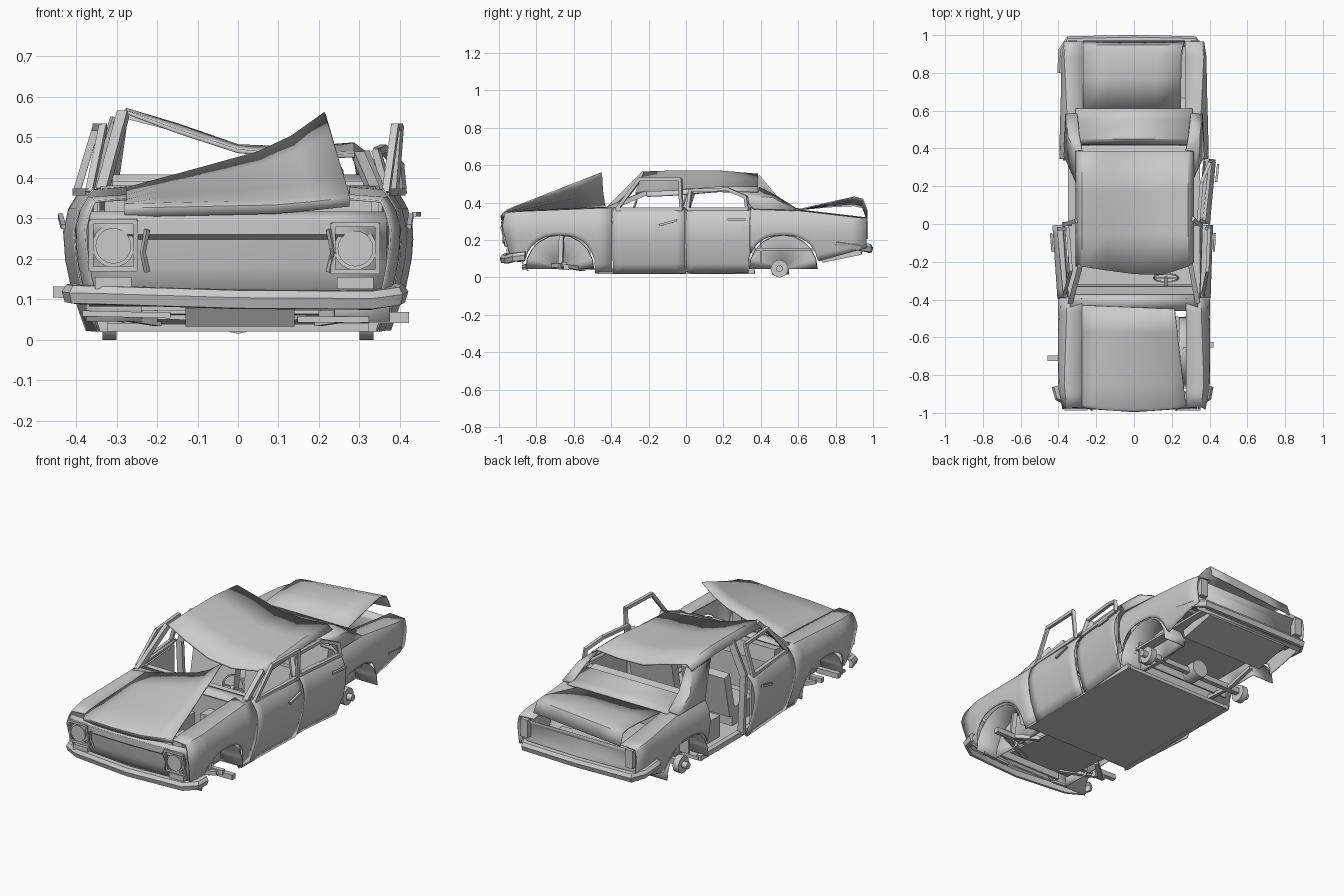
import bpy, bmesh, math
from mathutils import Vector, Matrix, Euler

if "Cube" in bpy.data.objects:
    bpy.data.objects.remove(bpy.data.objects["Cube"])

def lerp(tab, v):
    if v <= tab[0][0]:
        return tab[0][1]
    for (a, p), (b, q) in zip(tab, tab[1:]):
        if v <= b:
            return p + (q - p) * (v - a) / (b - a)
    return tab[-1][1]

def mesh_obj(name, verts, faces, thick=0.0):
    me = bpy.data.meshes.new(name)
    me.from_pydata([tuple(v) for v in verts], [], faces)
    bm = bmesh.new()
    bm.from_mesh(me)
    bmesh.ops.remove_doubles(bm, verts=bm.verts, dist=1e-5)
    bmesh.ops.recalc_face_normals(bm, faces=bm.faces)
    bm.to_mesh(me)
    bm.free()
    o = bpy.data.objects.new(name, me)
    bpy.context.collection.objects.link(o)
    if thick:
        m = o.modifiers.new("thickness", 'SOLIDIFY')
        m.thickness, m.offset = thick, 0
    return o

def loft(name, sections, thick=0.006, closed=False):
    n = len(sections[0])
    faces = []
    for i in range(len(sections) - 1):
        for j in range(n if closed else n - 1):
            k = (j + 1) % n
            faces.append((i*n + j, i*n + k, (i+1)*n + k, (i+1)*n + j))
    if closed:
        faces += [tuple(range(n)), tuple((len(sections)-1)*n + j for j in range(n))]
    return mesh_obj(name, [p for s in sections for p in s], faces, thick)

def box(name, c, size, rot=(0, 0, 0)):
    m = Euler(rot).to_matrix()
    v = [Vector(c) + m @ Vector((x*size[0]/2, y*size[1]/2, z*size[2]/2))
         for x in (-1, 1) for y in (-1, 1) for z in (-1, 1)]
    return mesh_obj(name, v, [(0,1,3,2), (4,6,7,5), (0,4,5,1), (2,3,7,6), (0,2,6,4), (1,5,7,3)])

def beams(name, pts, w=0.02, d=None):
    out = []
    for a, b in zip(pts, pts[1:]):
        a, b = Vector(a), Vector(b)
        q = (b - a).to_track_quat('Z', 'Y')
        out.append(box(name, (a + b) / 2, (w, d or w, (b - a).length + w * .5), q.to_euler()))
    return out

def cyl(name, a, b, r, n=16):
    a, b = Vector(a), Vector(b)
    q = (b - a).to_track_quat('Z', 'Y')
    ring = [q @ Vector((r*math.cos(t*math.tau/n), r*math.sin(t*math.tau/n), 0)) for t in range(n)]
    return loft(name, [[a + p for p in ring], [b + p for p in ring]], 0, True)

# body side surface: half width by height and by length, arches cut in the lower edge
PROFILE = [(0,.335), (.05,.353), (.12,.378), (.2,.395), (.27,.40), (.32,.388), (.355,.366), (.38,.345)]
WIDTH = [(-1,.92), (-.93,.97), (-.85,1), (-.4,1), (.4,.98), (.9,.95), (.97,.92)]
TOP = [(-1,.338), (-.9,.35), (-.42,.37), (.4,.37), (.6,.355), (.97,.312)]
LOW = [(-1,.12), (-.87,.085), (-.5,.022), (.35,.025), (.7,.085), (.97,.16)]
ARCHES = (-.675, .52)
R = .19

def bottom(y):
    b = lerp(LOW, y)
    for c in ARCHES:
        d = abs(y - c) / R
        if d < 1:
            b = max(b, .05 + .175 * (1 - d ** 2.5) ** .5)
    return b

def side(name, s, y0, y1, deck=None, thick=.006):
    ys = {y0, y1} | {y0 + (y1 - y0) * i / 8 for i in range(9)}
    ys |= {c + R * math.cos(math.pi * i / 14) for c in ARCHES for i in range(15)}
    secs = []
    for y in sorted(v for v in ys if y0 <= v <= y1):
        b, t = bottom(y), lerp(TOP, y)
        sec = []
        for f in (0, .15, .32, .5, .7, .86, .95, 1):
            z = b + (t - b) * f
            nose = lerp([(.10,.035), (.27,-.012), (.34,0)], z) if y < -.96 else 0
            sec.append((s * lerp(PROFILE, z) * lerp(WIDTH, y), y + nose, z))
        if deck:
            sec.append((s * deck, y, t + .006))
        secs.append(sec)
    return loft(name, secs, thick)

for s in (-1, 1):
    side("front_fender", s, -.97, -.395, .275)
    side("rear_quarter", s, .345, .965, .27)
    beams("sill", [(s*.335, -.46, .033), (s*.335, .36, .033)], .028)
    # wheel housings
    for c in ARCHES:
        secs = []
        for x, r in ((.375, .182), (.24, .182), (.24, .01)):
            secs.append([(s*x, c + r*math.cos(math.pi*i/10), .045 + r*math.sin(math.pi*i/10)) for i in range(11)])
        loft("wheel_housing", secs, .005)

# doors: skin, window frame and handle swung on the front hinge
def door(name, s, y0, y1, frame, angle, handle):
    parts = [side(name, s, y0, y1, None, .012)]
    parts.append(box(name + "_inner_panel", (s*.35, (y0+y1)/2, .22), (.01, (y1-y0)*.85, .26)))
    parts += beams(name + "_window_frame", [(s*x, y, z) for x, y, z in frame], .018)
    parts += beams(name + "_handle", [(s*.412, y, z) for y, z in handle], .012)
    hinge = Matrix.Translation((s*.38, y0, 0))
    m = hinge @ Matrix.Rotation(-s * math.radians(angle), 4, 'Z') @ hinge.inverted()
    for p in parts:
        p.matrix_world = m @ p.matrix_world

for s, top, ang in ((1, .382, 2.5), (-1, .322, 4.5)):
    door("front_door", s, -.392, -.005,
         [(.365,-.37,.365), (top,-.25,.525), (top,-.03,.525), (.37,-.025,.365), (.365,-.37,.365)],
         ang, [(-.14,.28), (-.05,.305)])
door("rear_door", 1, 0, .345,
     [(.37,.01,.365), (.34,.02,.465), (.335,.22,.472), (.365,.32,.43), (.37,.33,.365), (.37,.01,.365)],
     6, [(.23,.31), (.32,.31)])

# crushed roof, high on one side
xs = (-.305, -.275, -.15, 0, .15, .285, .315)
roof_z = {-.225: (.53,.562,.515,.466,.452,.455,.435), -.05: (.535,.568,.528,.475,.458,.462,.442),
          .17: (.535,.568,.53,.478,.468,.482,.46), .385: (.52,.55,.518,.475,.472,.483,.458)}
bow = (0, 0, -.02, -.04, -.045, 0, .02)
loft("roof", [[(x, y + (b if y < -.2 else 0), z) for x, z, b in zip(xs, zs, bow)]
              for y, zs in roof_z.items()], .01)

# pillars
beams("windshield_pillar", [(-.335,-.41,.37), (-.285,-.225,.553)], .026)
beams("windshield_pillar", [(.335,-.41,.37), (.30,-.22,.45)], .026)
beams("centre_pillar", [(-.345,0,.04), (-.36,0,.36), (-.298,.02,.54)], .022, .035)
beams("centre_pillar", [(.335,0,.04), (.345,0,.36), (.308,.03,.455)], .022, .035)
for s, zr in ((-1, .545), (1, .48)):
    loft("rear_pillar", [[(s*.305,.22,zr-.015), (s*.345,.31,.43), (s*.368,.36,.365)],
                         [(s*.305,.385,zr-.03), (s*.345,.46,.425), (s*.36,.58,.36)],
                         [(s*.275,.39,zr), (s*.29,.48,.435), (s*.30,.585,.368)]], .01)

# cowl, firewall, dashboard and steering wheel
loft("cowl", [[(x, y, z) for x in (-.34, 0, .34)] for y, z in ((-.46,.365), (-.41,.378), (-.375,.372))])
box("firewall", (0, -.45, .195), (.66, .012, .34))
box("dashboard", (0, -.36, .325), (.64, .07, .08), (.15, 0, 0))
ring = [(.17 + .065*math.cos(a*math.tau/16), -.285 + .022*math.sin(a*math.tau/16),
         .355 + .06*math.sin(a*math.tau/16)) for a in range(17)]
beams("steering_wheel", ring, .008)
beams("steering_wheel_spoke", [ring[0], ring[8]], .008)
beams("steering_column", [(.17,-.285,.355), (.17,-.42,.28)], .015)

# floor and seats
box("floor", (0, -.045, .03), (.67, .83, .02))
for s in (-1, 1):
    box("front_seat", (s*.165, -.08, .12), (.27, .2, .10))
    box("front_seat_back", (s*.165, .04, .25), (.27, .05, .24), (-.2, 0, 0))
box("rear_seat", (0, .24, .12), (.62, .2, .12))
box("rear_seat_back", (0, .365, .26), (.62, .05, .26), (-.2, 0, 0))
loft("parcel_shelf", [[(x, y, z) for x in (-.31, 0, .31)]
                      for y, z in ((.42,.385), (.45,.405), (.55,.375), (.61,.366))])

# sprung bonnet, folded up at one rear corner
bonnet = []
for i in range(7):
    u = i / 6
    rear = lerp([(0,.372), (.36,.42), (.76,.475), (1,.56)], u)
    front = lerp([(0,.332), (.7,.34), (1,.358)], u)
    x0, x1 = -.28 + .555*u, -.28 + .495*u
    yf = -.965 - .02 * math.sin(math.pi*u)
    bonnet.append([(x0, yf, front - .028), (x0, yf - .004, front - .008)] +
                  [(x0 + (x1-x0)*v, yf + (-.43 - .02*u - yf)*v, front + (rear-front)*v)
                   for v in (.02, .25, .5, .75, 1)])
loft("bonnet", bonnet, .007)

# twisted boot lid
lid = []
for i in range(5):
    u = i / 4
    x = -.27 + .52*u
    h = .385 + .045*u
    lid.append([(x,.61,.364), (x,.77,(.364+h)/2 + .004), (x,.90,h), (x + .01*u,.945,h-.012), (x + .02*u,.968,h-.075)])
loft("boot_lid", lid, .007)

# nose with slanted grille, bowed in plan
nose = []
for x in (-.368, -.25, -.12, 0, .12, .25, .368):
    k = .02 * (x/.37)**2
    nose.append([(x, y + k, z) for y, z in ((-.972,.315), (-.985,.295), (-.985,.262), (-.967,.25),
                                            (-.955,.18), (-.95,.16), (-.935,.13), (-.90,.085))])
loft("grille_panel", nose, .008)
for x, z in ((-.308, .232), (.29, .225)):
    q = [(x-.055,-.962,z-.057), (x+.055,-.962,z-.057), (x+.055,-.982,z+.06), (x-.055,-.982,z+.06), (x-.055,-.962,z-.057)]
    beams("headlight_surround", q, .012)
    cyl("headlight_rim", (x,-.94,z), (x,-.972,z), .053, 20)
    cyl("headlight_lens", (x,-.97,z), (x,-.98,z), .044, 20)
    box("indicator_lamp", (x, -.945, .14), (.09, .03, .03))
    sx = math.copysign(1, x)
    beams("grille_edge", [(sx*.225,-.962,.17), (sx*.235,-.972,.215), (sx*.225,-.985,.27)], .01)

# bumpers swept along a bent path
def bumper(name, pts, fwd):
    secs = []
    for i, p in enumerate(pts):
        a, b = Vector(pts[max(i-1, 0)]), Vector(pts[min(i+1, len(pts)-1)])
        t = (b - a).normalized()
        n = Vector((t.y, -t.x, 0)) * fwd
        secs.append([Vector(p) + n*d + Vector((0, 0, h)) for d, h in
                     ((-.02,.024), (.004,.022), (.016,.004), (.008,-.022), (-.008,-.024), (-.006,.012))])
    loft(name, secs, 0, True)

bumper("front_bumper", [(-.42,-.86,.115), (-.405,-.92,.112), (-.33,-.958,.11), (0,-.98,.10),
                        (.33,-.958,.098), (.395,-.92,.108), (.405,-.86,.115)], 1)
bumper("rear_bumper", [(-.39,.80,.182), (-.385,.92,.168), (-.35,.978,.158), (0,.985,.155),
                       (.325,.978,.158), (.358,.92,.168), (.365,.80,.185)], -1)
box("front_valance", (.005, -.86, .058), (.27, .008, .055), (.6, 0, 0))
beams("front_crossbar", [(-.38,-.86,.065), (-.17,-.87,.06)], .014)
beams("front_crossbar", [(.15,-.87,.05), (.32,-.86,.05)], .014)

# rear panel, lamps and boot floor
loft("rear_panel", [[(x,.935,.13), (x,.955,.16), (x,.94,.20), (x,.94,.27), (x,.96,.30)] for x in (-.36, 0, .35)])
for s in (-1, 1):
    box("tail_lamp", (s*.325, .958, .255), (.045, .03, .10))
box("boot_floor", (0, .66, .15), (.6, .58, .012))
box("fuel_tank", (0, .83, .125), (.52, .22, .05), (.2, 0, 0))
box("rear_bulkhead", (0, .40, .21), (.6, .01, .30))

# engine bay
box("engine_block", (0, -.66, .19), (.18, .30, .18))
box("air_filter", (.02, -.66, .295), (.11, .14, .03))
box("battery", (.2, -.53, .28), (.07, .08, .07))
box("fluid_tank", (.2, -.78, .26), (.06, .09, .06))
box("radiator", (0, -.90, .19), (.44, .025, .18))
box("engine_undertray", (0, -.62, .055), (.40, .34, .01), (-.08, 0, 0))

# suspension and bare hubs
beams("front_axle", [(-.36,-.69,.075), (.36,-.65,.07)], .025)
beams("front_wheel_hub", [(-.33,-.71,.115), (-.45,-.71,.118)], .028)
beams("front_wheel_hub", [(.31,-.64,.055), (.415,-.64,.055)], .028)
for s in (-1, 1):
    beams("front_strut", [(s*.29,-.67,.05), (s*.27,-.665,.23)], .024)
    beams("front_arm", [(s*.12,-.76,.06), (s*.33,-.67,.065), (s*.2,-.55,.045)], .022)
    beams("rear_leaf_spring", [(s*.23,.35,.06), (s*.23,.52,.05), (s*.23,.69,.09)], .02)
    cyl("rear_wheel_hub", (s*.30,.50,.047), (s*.335,.50,.047), .047)
    cyl("rear_wheel_hub", (s*.33,.50,.047), (s*.365,.50,.047), .018)
beams("rear_axle", [(-.31,.50,.055), (.31,.50,.055)], .03)
cyl("differential", (0,.46,.065), (0,.55,.065), .05)

for o in bpy.context.collection.objects:
    o.select_set(True)
    bpy.context.view_layer.objects.active = o
bpy.ops.object.shade_smooth_by_angle(angle=math.radians(30))
